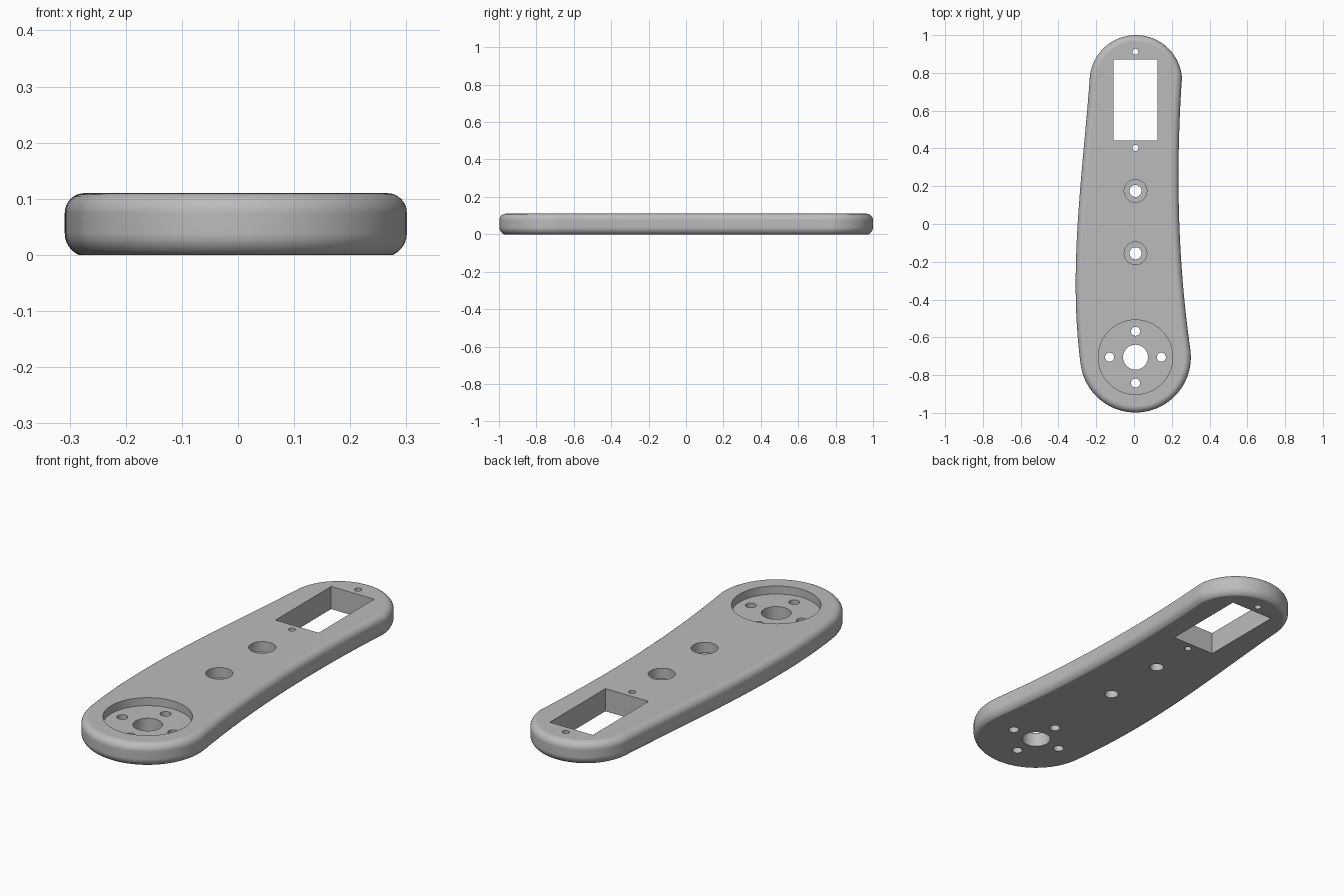
import bpy
import bmesh
from math import sin, cos, radians
from mathutils import Vector
from mathutils.geometry import interpolate_bezier

if "Cube" in bpy.data.objects:
    bpy.data.objects.remove(bpy.data.objects["Cube"])

CX = 0.008           # centre line of the holes
HEIGHT = 0.11
HUB_Y = -0.705       # centre of the wide round end

grey = bpy.data.materials.new("satin grey")
grey.use_nodes = True
grey.diffuse_color = (0.5, 0.5, 0.5, 1)
grey.node_tree.nodes["Principled BSDF"].inputs["Base Color"].default_value = (0.5, 0.5, 0.5, 1)


def arc(x, y, r, start, end, n=48):
    angles = [radians(start + (end - start) * i / n) for i in range(n + 1)]
    return [Vector((x + r * cos(a), y + r * sin(a), 0)) for a in angles]


def side(p0, x1, x2, p3, n=40):
    # bezier flank with handles at thirds of its length; end points left out
    y1 = p0.y + (p3.y - p0.y) / 3
    y2 = p0.y + (p3.y - p0.y) * 2 / 3
    pts = interpolate_bezier(p0, Vector((x1, y1, 0)), Vector((x2, y2, 0)), p3, n + 1)
    return pts[1:-1]


def add_object(name, bm):
    mesh = bpy.data.meshes.new(name)
    bmesh.ops.recalc_face_normals(bm, faces=bm.faces)
    bm.to_mesh(mesh)
    bm.free()
    obj = bpy.data.objects.new(name, mesh)
    bpy.context.collection.objects.link(obj)
    return obj


# Arm outline, counter-clockwise: wide end, right flank, narrow end, left flank
wide_end = arc(CX, HUB_Y, 0.293, -173, 9)
narrow_end = arc(0.01, 0.755, 0.245, 5, 174)
outline = (wide_end + side(wide_end[-1], 0.23, 0.221, narrow_end[0])
           + narrow_end + side(narrow_end[-1], -0.27, -0.35, wide_end[0]))
count = len(outline)
normals = []
for i in range(count):
    t = (outline[(i + 1) % count] - outline[i - 1]).normalized()
    normals.append(Vector((t.y, -t.x, 0)))

# Edge section: cut-off round below, full round above, as (inset, z)
R_LOW, R_TOP = 0.042, 0.035
section = []
for i in range(7):
    a = radians(66 * (1 - i / 6))
    section.append((R_LOW * (1 - cos(a)), R_LOW * (sin(radians(66)) - sin(a))))
for i in range(9):
    a = radians(90 * i / 8)
    section.append((R_TOP * (1 - cos(a)), HEIGHT - R_TOP * (1 - sin(a))))

bm = bmesh.new()
rings = [[bm.verts.new(p - n * inset + Vector((0, 0, z))) for p, n in zip(outline, normals)]
         for inset, z in section]
for low, high in zip(rings, rings[1:]):
    for i in range(count):
        j = (i + 1) % count
        bm.faces.new((low[i], low[j], high[j], high[i]))
bm.faces.new(rings[0][::-1])
bm.faces.new(rings[-1])
arm = add_object("arm_plate", bm)
arm.data.materials.append(grey)


def cut(cutter):
    # subtract the cutter from the arm, then discard it
    cutter.hide_render = True
    mod = arm.modifiers.new("cut", 'BOOLEAN')
    mod.operation = 'DIFFERENCE'
    mod.solver = 'EXACT'
    mod.object = cutter
    bpy.ops.object.select_all(action='DESELECT')
    bpy.context.view_layer.objects.active = arm
    arm.select_set(True)
    bpy.ops.object.modifier_apply(modifier=mod.name)
    bpy.data.objects.remove(cutter)


def cut_hole(x, y, r, floor=-0.1, sides=32):
    bm = bmesh.new()
    bmesh.ops.create_cone(bm, cap_ends=True, segments=sides, radius1=r, radius2=r, depth=0.3 - floor)
    bmesh.ops.translate(bm, verts=bm.verts, vec=(x, y, (0.3 + floor) / 2))
    cut(add_object("hole_cutter", bm))


# Round hub recess with a bore and four screw holes
cut_hole(CX, HUB_Y, 0.197, floor=0.071, sides=80)
cut_hole(CX, HUB_Y, 0.066, sides=48)
for dx, dy in ((1, 0), (0, 1), (-1, 0), (0, -1)):
    cut_hole(CX + 0.137 * dx, HUB_Y + 0.137 * dy, 0.024)

# Two counterbored holes
for y in (0.175, -0.155):
    cut_hole(CX, y, 0.06, floor=0.06, sides=40)
    cut_hole(CX, y, 0.032)

# Rectangular window with a small screw hole at each end
bm = bmesh.new()
bmesh.ops.create_cube(bm, size=1)
bmesh.ops.scale(bm, verts=bm.verts, vec=(0.232, 0.428, 1))
bmesh.ops.translate(bm, verts=bm.verts, vec=(CX, 0.656, 0))
cut(add_object("window_cutter", bm))
for y in (0.912, 0.403):
    cut_hole(CX, y, 0.016, sides=24)

# Smooth shading, with flat caps kept flat
bpy.ops.object.shade_smooth_by_angle(angle=radians(30))
weighted = arm.modifiers.new("flat caps", 'WEIGHTED_NORMAL')
weighted.keep_sharp = True
weighted.weight = 100
